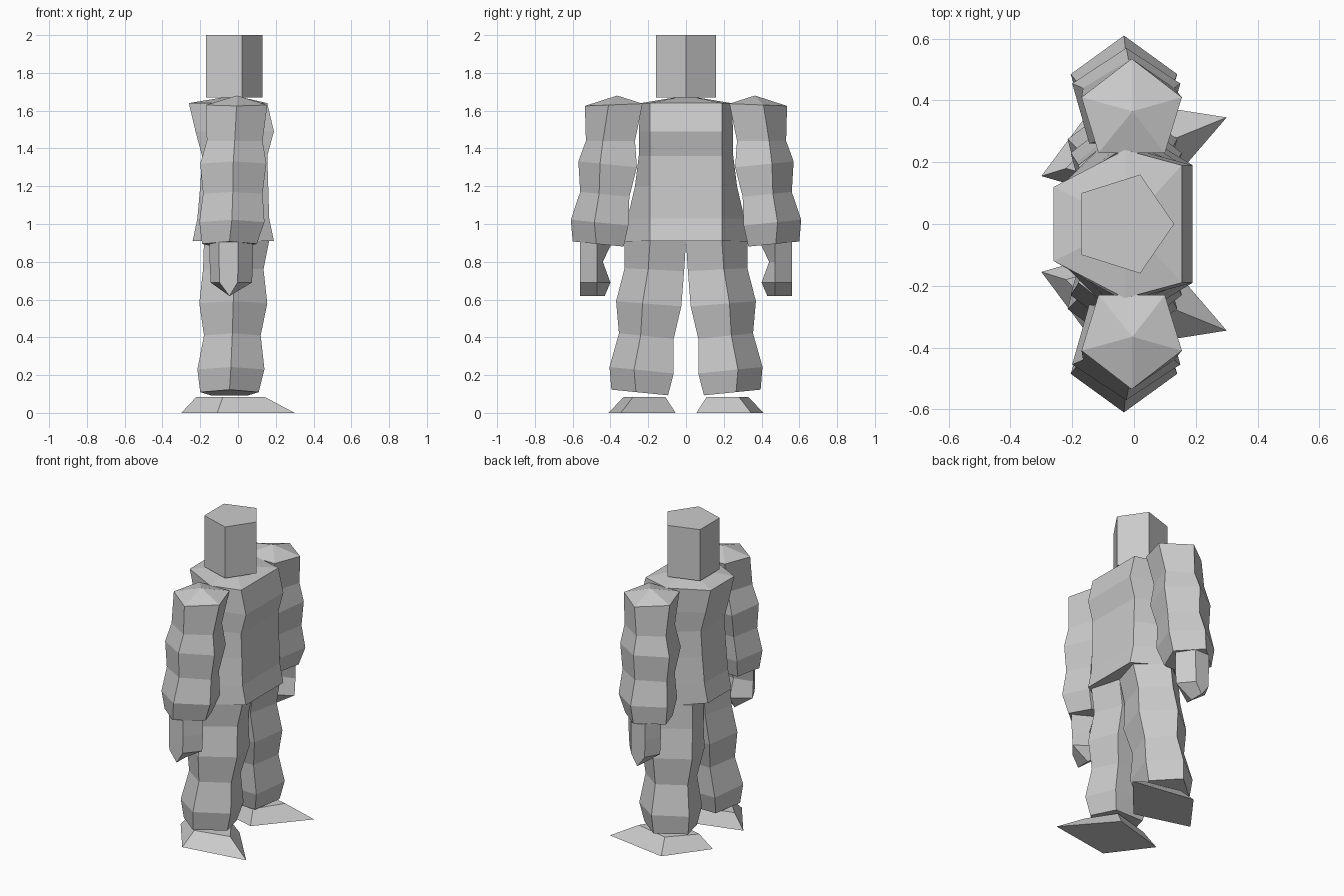
import bpy
import bmesh

if "Cube" in bpy.data.objects:
    bpy.data.objects.remove(bpy.data.objects["Cube"])

# One matte grey for the whole figure
grey = bpy.data.materials.new("plain grey")
grey.diffuse_color = (0.6, 0.6, 0.6, 1)
grey.use_nodes = True
grey.node_tree.nodes["Principled BSDF"].inputs["Base Color"].default_value = grey.diffuse_color


def loft(name, rings, apex=None):
    """Skin a stack of equal-sized rings (top to bottom) and cap both ends."""
    bm = bmesh.new()
    rows = [[bm.verts.new(p) for p in ring] for ring in rings]
    n = len(rows[0])
    for a, b in zip(rows, rows[1:]):
        for i in range(n):
            j = (i + 1) % n
            bm.faces.new((a[i], a[j], b[j], b[i]))
    if apex:
        tip = bm.verts.new(apex)
        for i in range(n):
            bm.faces.new((tip, rows[0][i], rows[0][(i + 1) % n]))
    else:
        bm.faces.new(rows[0])
    bm.faces.new(rows[-1])
    bmesh.ops.remove_doubles(bm, verts=bm.verts, dist=0.0005)
    bmesh.ops.recalc_face_normals(bm, faces=bm.faces)
    mesh = bpy.data.meshes.new(name)
    bm.to_mesh(mesh)
    bm.free()
    mesh.materials.append(grey)
    ob = bpy.data.objects.new(name, mesh)
    bpy.context.collection.objects.link(ob)
    return ob


def flip(points, side):
    return [(x, y * side, z) for x, y, z in points]


def limb_ring(z, back, front, y_in, y_mid, y_out, tilt):
    """Five-sided section with its point facing outwards."""
    mid = (back + front) / 2
    pts = [(mid, y_out), (front, y_mid), (front - 0.055, y_in),
           (back + 0.055, y_in), (back, y_mid)]
    return [(x, y, z + tilt * (y - y_mid)) for x, y in pts]


# Head: pentagonal prism
head = [(0.13, 0), (0.02, 0.16), (-0.17, 0.10), (-0.17, -0.10), (0.02, -0.16)]
loft("head", [[(x, y, z) for x, y in head] for z in (2.0, 1.67)])

# Torso: six-sided, rows of height, back x, front x, side y
torso = [(1.64, -0.26, 0.155, 0.24), (1.49, -0.225, 0.19, 0.25),
         (1.36, -0.19, 0.155, 0.25), (1.20, -0.20, 0.16, 0.27),
         (1.03, -0.215, 0.165, 0.31), (0.91, -0.24, 0.19, 0.325)]
loft("torso", [[(f, 0.19, z), (-0.03, s, z), (b, 0.12, z),
                (b, -0.12, z), (-0.03, -s, z), (f, -0.19, z)]
               for z, b, f, s in torso], apex=(-0.02, 0, 1.68))

# Limb rows: height, back x, front x, inner y, middle y, outer y, tilt
arm = [(1.63, -0.17, 0.155, 0.23, 0.41, 0.535, -0.04),
       (1.44, -0.165, 0.13, 0.27, 0.44, 0.53, 0.0),
       (1.32, -0.20, 0.15, 0.26, 0.455, 0.57, 0.1),
       (1.16, -0.185, 0.13, 0.30, 0.46, 0.56, 0.1),
       (1.01, -0.205, 0.14, 0.305, 0.485, 0.61, 0.1),
       (0.895, -0.19, 0.10, 0.33, 0.475, 0.60, 0.1)]
leg = [(0.91, -0.18, 0.165, 0.0, 0.19, 0.325, 0.0),
       (0.76, -0.185, 0.135, 0.01, 0.20, 0.325, 0.05),
       (0.58, -0.205, 0.155, 0.025, 0.23, 0.37, 0.08),
       (0.41, -0.18, 0.12, 0.065, 0.24, 0.355, 0.1),
       (0.23, -0.215, 0.14, 0.065, 0.275, 0.405, 0.1),
       (0.11, -0.20, 0.11, 0.095, 0.265, 0.395, 0.1)]

# Hand outline (x, y) and foot outlines
hand = [(-0.10, 0.56), (0.0, 0.56), (0.08, 0.47), (-0.03, 0.39), (-0.15, 0.47)]
sole = [(0.30, 0.345, 0), (0.05, 0.055, 0), (-0.30, 0.155, 0), (-0.11, 0.41, 0)]
instep = [(0.14, 0.28, 0.085), (0.03, 0.11, 0.085),
          (-0.22, 0.18, 0.085), (-0.08, 0.33, 0.085)]

for side, label in ((1, "left"), (-1, "right")):
    loft(label + "_arm", [flip(limb_ring(*r), side) for r in arm],
         apex=(-0.005, 0.365 * side, 1.68))
    loft(label + "_leg", [flip(limb_ring(*r), side) for r in leg])

    # Hand narrows at the palm and ends in a ridge
    rings = []
    for z, squeeze, pull in ((0.905, 1, 0.0), (0.80, 1, 0.05),
                             (0.69, 0.95, 0.01), (0.62, 0.02, 0.04)):
        ring = [(-0.045 + (x + 0.045) * squeeze,
                 y + (pull if y < 0.4 else 0), z) for x, y in hand]
        rings.append(flip(ring, side))
    loft(label + "_hand", rings)

    # Foot: wedge flaring out to a pointed toe
    loft(label + "_foot", [flip(instep, side), flip(sole, side)])
